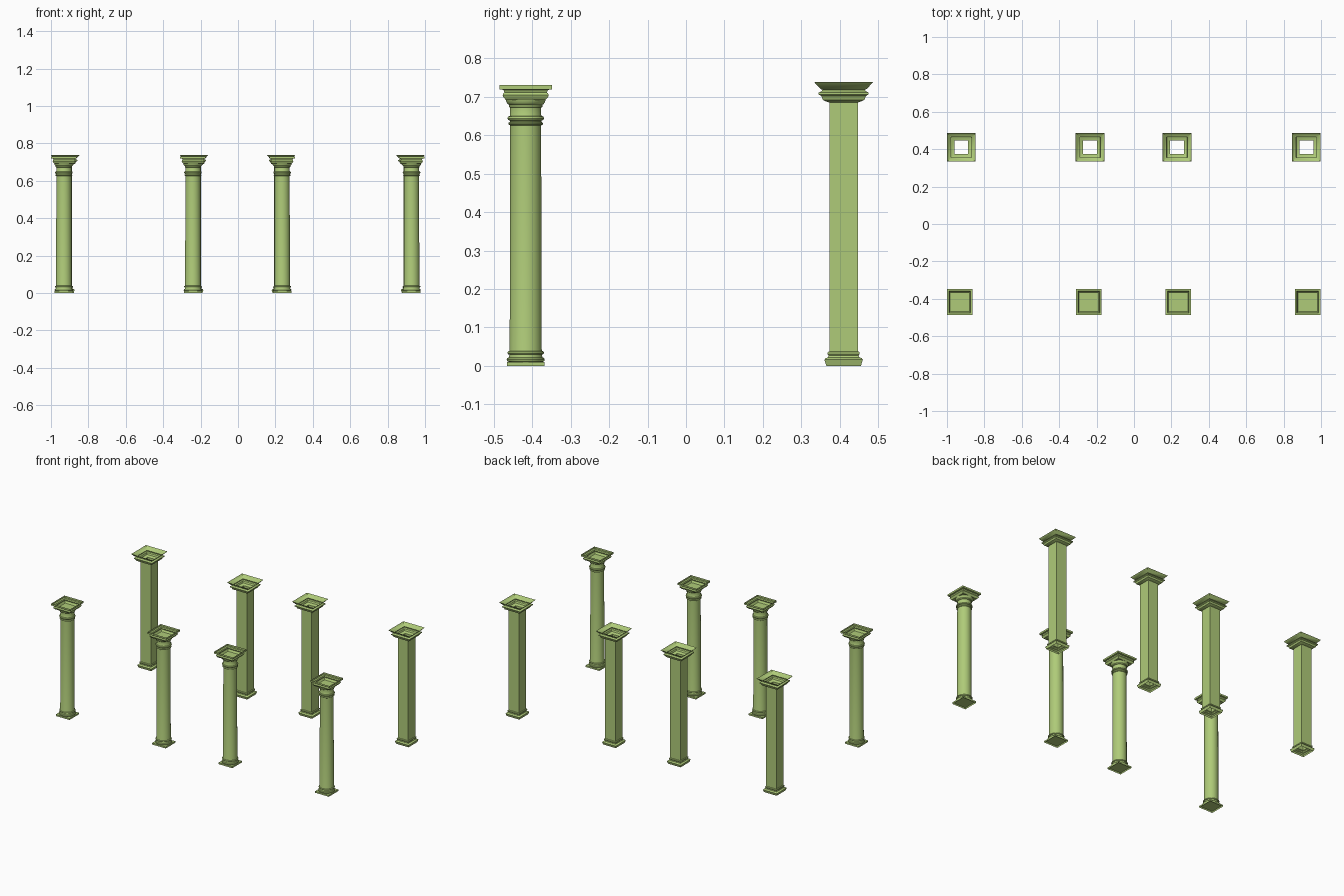
import bpy, bmesh, math

if "Cube" in bpy.data.objects:
    bpy.data.objects.remove(bpy.data.objects["Cube"])

green = bpy.data.materials.new("green")
green.diffuse_color = (0.43, 0.60, 0.19, 1)
green.use_nodes = True
green.node_tree.nodes["Principled BSDF"].inputs["Base Color"].default_value = green.diffuse_color


def sweep(bm, profile, sides, cap_start=False, cap_end=False):
    """Sweep (half width, z) points around z; four sides give a square section."""
    scale = math.sqrt(2) if sides == 4 else 1
    rings = []
    for r, z in profile:
        ring = []
        for i in range(sides):
            a = 2 * math.pi * (i + 0.5) / sides
            ring.append(bm.verts.new((r * scale * math.cos(a), r * scale * math.sin(a), z)))
        rings.append(ring)
    for lo, hi in zip(rings, rings[1:]):
        for i in range(sides):
            j = (i + 1) % sides
            bm.faces.new((lo[i], lo[j], hi[j], hi[i]))
    if cap_start:
        bm.faces.new(rings[0][::-1])
    if cap_end:
        bm.faces.new(rings[-1])


def torus(r, z0, z1, bulge):
    """Half-round moulding between two heights."""
    steps = 4
    return [(r + bulge * math.sin(math.pi * k / steps),
             (z0 + z1) / 2 - (z1 - z0) / 2 * math.cos(math.pi * k / steps))
            for k in range(steps + 1)]


def make_mesh(name, bm):
    mesh = bpy.data.meshes.new(name)
    bm.to_mesh(mesh)
    bm.free()
    mesh.materials.append(green)
    return mesh


def place(name, mesh, xs, y):
    for n, x in enumerate(xs, 1):
        ob = bpy.data.objects.new(f"{name}_{n}", mesh)
        ob.location = (x, y, 0)
        bpy.context.collection.objects.link(ob)
        if n == 1:
            bpy.context.view_layer.objects.active = ob
            ob.select_set(True)
            bpy.ops.object.shade_smooth_by_angle(angle=math.radians(35))
            ob.select_set(False)


# round column: plinth, turned shaft, square open-topped abacus
bm = bmesh.new()
sweep(bm, [(0.049, 0), (0.049, 0.01)], 4, cap_end=True)
shaft = (torus(0.044, 0.010, 0.022, 0.006) + [(0.043, 0.027)]
         + torus(0.043, 0.029, 0.039, 0.005) + [(0.042, 0.043), (0.0405, 0.625)]
         + torus(0.0415, 0.626, 0.634, 0.004) + [(0.041, 0.636)]
         + torus(0.042, 0.638, 0.650, 0.006) + [(0.0405, 0.653), (0.0405, 0.672)]
         + [(0.044, 0.673), (0.044, 0.679), (0.047, 0.681), (0.0505, 0.686), (0.052, 0.692)])
sweep(bm, shaft, 24)
sweep(bm, [(0.052, 0.692), (0.058, 0.699), (0.060, 0.704), (0.058, 0.709),
           (0.055, 0.711), (0.058, 0.718), (0.0685, 0.719), (0.0685, 0.730)], 4, cap_start=True)
place("round_column", make_mesh("round_column", bm), (-0.931, -0.241, 0.236, 0.928), -0.417)

# square pillar: hollow tube with moulded base and flared cap
bm = bmesh.new()
sweep(bm, [(0.045, 0), (0.050, 0.016), (0.047, 0.020), (0.041, 0.022),
           (0.039, 0.027), (0.042, 0.031), (0.041, 0.036), (0.037, 0.038),
           (0.037, 0.685), (0.046, 0.688), (0.054, 0.692), (0.058, 0.702),
           (0.065, 0.706), (0.065, 0.711), (0.058, 0.714), (0.055, 0.718),
           (0.060, 0.720), (0.0765, 0.738)], 4)
place("square_pillar", make_mesh("square_pillar", bm), (-0.9235, -0.235, 0.230, 0.9215), 0.41)
